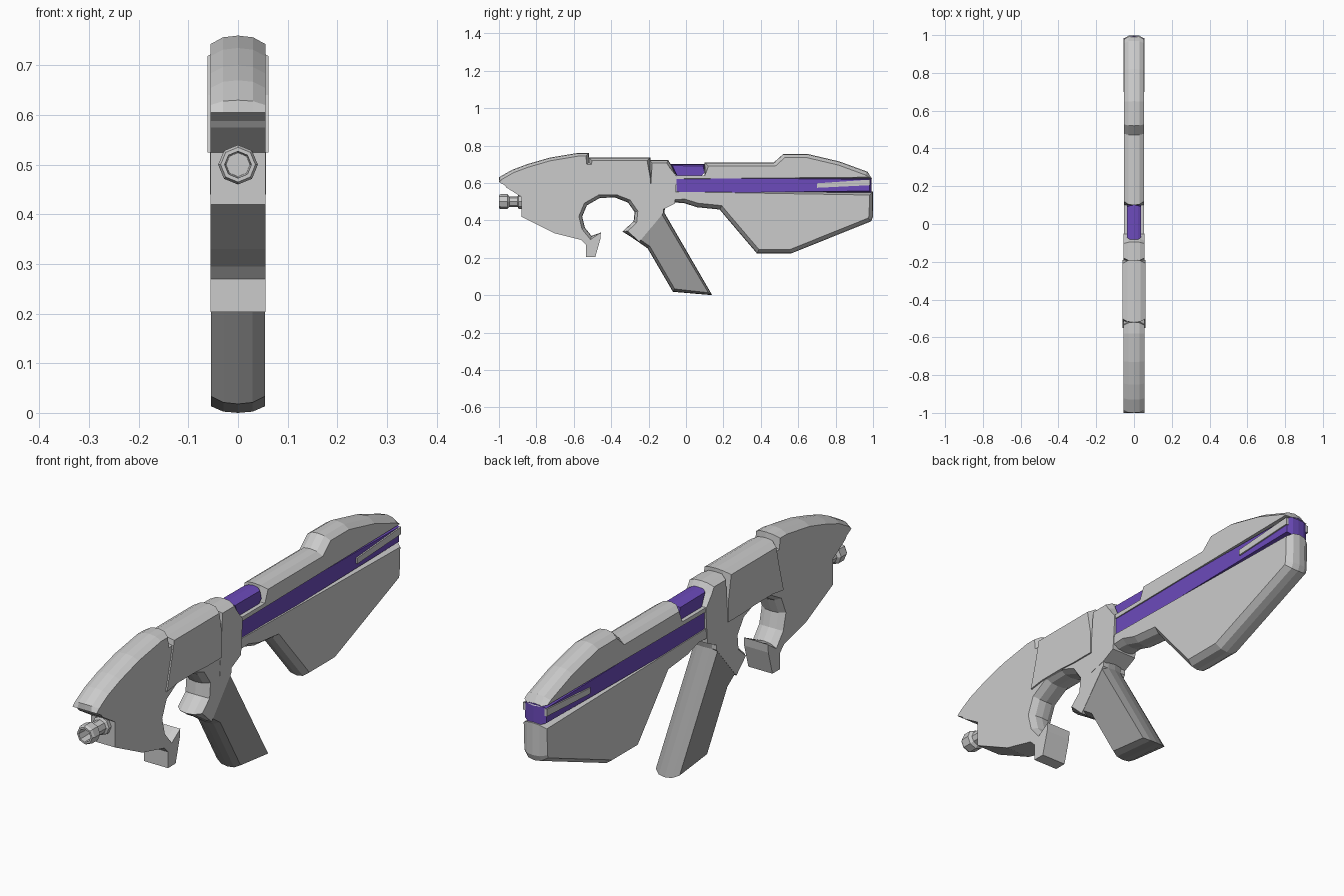
import bpy, bmesh, math
from mathutils import Vector

if "Cube" in bpy.data.objects:
    bpy.data.objects.remove(bpy.data.objects["Cube"])


def material(name, rgb):
    m = bpy.data.materials.new(name)
    m.diffuse_color = (*rgb, 1)
    m.use_nodes = True
    m.node_tree.nodes["Principled BSDF"].inputs["Base Color"].default_value = m.diffuse_color
    return m


purple = material("purple", (0.15, 0.07, 0.5))
dark = material("dark_grey", (0.33, 0.33, 0.33))


def finish(name, bm, mat=None):
    bmesh.ops.recalc_face_normals(bm, faces=bm.faces)
    me = bpy.data.meshes.new(name)
    bm.to_mesh(me)
    bm.free()
    ob = bpy.data.objects.new(name, me)
    bpy.context.collection.objects.link(ob)
    if mat:
        me.materials.append(mat)
    return ob


def slab(name, profile, w, inset=0.015, mat=None):
    """Side profile (y, z[, inset factor]) extruded to +-w with crowned edges."""
    pts = [Vector(p[:2]) for p in profile]
    fac = [p[2] if len(p) > 2 else 1 for p in profile]
    n = len(pts)
    area = sum(pts[i].cross(pts[(i + 1) % n]) for i in range(n))
    sign = 1 if area > 0 else -1
    shift = []
    for i in range(n):
        a = (pts[i] - pts[i - 1]).normalized()
        b = (pts[(i + 1) % n] - pts[i]).normalized()
        na, nb = Vector((-a.y, a.x)), Vector((-b.y, b.x))
        m = (na + nb) / max(0.6, 1 + na.dot(nb))
        shift.append(m * sign * inset * fac[i])
    bm = bmesh.new()
    rings = []
    for x, k in ((-w, 1), (-.55 * w, .2), (0, 0), (.55 * w, .2), (w, 1)):
        rings.append([bm.verts.new((x, *(p + s * k))) for p, s in zip(pts, shift)])
    for r, s in zip(rings, rings[1:]):
        for i in range(n):
            j = (i + 1) % n
            bm.faces.new((r[i], r[j], s[j], s[i]))
    bm.faces.new(rings[0])
    bm.faces.new(rings[-1])
    return finish(name, bm, mat)


# Front receiver with trigger opening and front hook
slab("receiver", [
    (-1, .63), (-.93, .67), (-.85, .70), (-.73, .735), (-.58, .76), (-.52, .76),
    (-.515, .715), (-.19, .715), (-.19, .50, 0), (-.12, .50, 0), (-.12, .44, 0),
    (-.25, .285, 0), (-.34, .34), (-.28, .395), (-.275, .445), (-.31, .495),
    (-.38, .522), (-.46, .52), (-.53, .48), (-.555, .42), (-.54, .36),
    (-.505, .317), (-.455, .335, 0), (-.458, .30, 0), (-.485, .203, 0),
    (-.535, .203, 0), (-.535, .27, 0), (-.56, .295, 0), (-.70, .33, 0),
    (-.88, .42, 0), (-.88, .525, 0), (-.96, .575, 0), (-.97, .588, 0), (-1, .605, 0)],
    .055, .017)

# Slightly wider cover plate over the receiver
slab("receiver_cover", [
    (-.52, .737), (-.19, .737), (-.19, .62, 0), (-.19, .53, 0), (-.29, .53, 0),
    (-.36, .535, 0), (-.48, .535, 0), (-.55, .525, 0), (-.52, .64, 0)], .061, .018)

# Collar joining receiver and stock
slab("collar", [
    (-.195, .722), (-.095, .722), (-.075, .69), (-.05, .635, 0), (-.05, .62, 0),
    (-.06, .49, 0), (-.12, .46, 0), (-.20, .44, 0)], .056)

# Angled grip
slab("grip", [
    (-.335, .34), (-.205, .25), (-.07, .018), (.14, 0), (-.115, .44),
    (-.11, .50), (-.20, .47), (-.27, .40)], .054, .016, dark)

# Stock: upper half, lower half
slab("stock_upper", [
    (-.06, .622, 0), (-.06, .64, 0), (.10, .64, 0), (.10, .71), (.47, .71),
    (.52, .755), (.65, .755), (.82, .715), (.97, .66), (.995, .622, .6)], .053, .02)
slab("stock_lower", [
    (-.06, .553, 0), (-.12, .50), (-.01, .492), (.06, .47), (.18, .458),
    (.22, .41), (.38, .222), (.56, .222), (.99, .395), (1, .42),
    (1, .553, .8)], .053, .022)

# Coloured stripe, wrapping round the butt, and coloured top insert
slab("stripe", [(-.05, .545, 0), (.993, .545), (.993, .63), (-.05, .63, 0)],
     .049, .012, purple)
slab("top_insert", [
    (-.085, .70, .5), (.10, .70, .5), (.10, .655, 0), (.075, .63, 0),
    (-.045, .63, 0)], .037, .018, purple)

# Tapered trim strips over the stripe
for side in (-1, 1):
    ob = slab("trim_right" if side > 0 else "trim_left", [
        (.70, .598, 0), (.985, .618, 0), (.985, .588, 0), (.70, .574, 0)], .006)
    ob.location.x = side * .049

# Hollow eight-sided muzzle
bm = bmesh.new()
outline = [(-.85, .03), (-.87, .03), (-.87, .038), (-.895, .038), (-.90, .028),
           (-.945, .028), (-.955, .04), (-.99, .04), (-1, .035), (-1, .027), (-.92, .024)]
rings = [[bm.verts.new((r * math.cos(i * math.pi / 4), y, .5 + r * math.sin(i * math.pi / 4)))
          for i in range(8)] for y, r in outline]
for a, b in zip(rings, rings[1:]):
    for i in range(8):
        j = (i + 1) % 8
        bm.faces.new((a[i], a[j], b[j], b[i]))
bm.faces.new(rings[0])
bm.faces.new(rings[-1])
finish("muzzle", bm)
